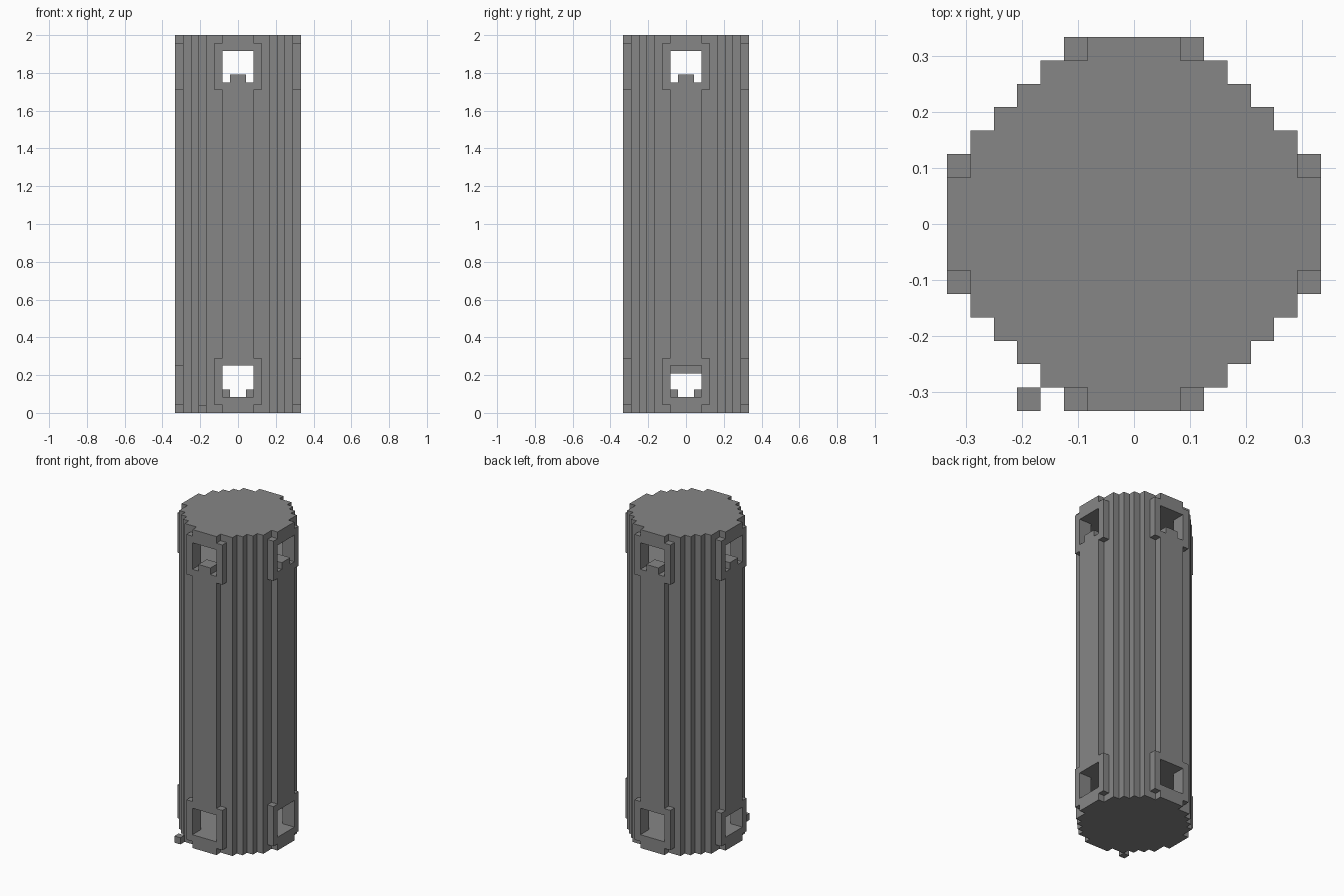
import bpy, bmesh
from mathutils import Vector

U = 2 / 48                      # edge of one building block
HALF = [8, 8, 7, 7, 6, 5, 4, 2]  # half width of each row, centre outwards

cube = bpy.data.objects.get("Cube")
if cube:
    bpy.data.objects.remove(cube, do_unlink=True)

stone = bpy.data.materials.new("grey stone")
stone.use_nodes = True
grey = (0.24, 0.24, 0.24, 1)
stone.diffuse_color = grey
bsdf = next(n for n in stone.node_tree.nodes if n.type == 'BSDF_PRINCIPLED')
bsdf.inputs["Base Color"].default_value = grey


def finish(bm, name):
    mesh = bpy.data.meshes.new(name)
    bm.to_mesh(mesh)
    bm.free()
    mesh.materials.append(stone)
    obj = bpy.data.objects.new(name, mesh)
    bpy.context.collection.objects.link(obj)
    return obj


def box(name, low, high):
    """Box between two corners, in block units."""
    bm = bmesh.new()
    bmesh.ops.create_cube(bm, size=1)
    low, high = Vector(low), Vector(high)
    for v in bm.verts:
        v.co = ((low + high) / 2 + v.co * (high - low)) * U
    for v in bm.verts:
        v.co = Vector(v.co)
    return finish(bm, name)


def ring(i):
    """Distance of a cell from the centre line."""
    return i if i >= 0 else -1 - i


def solid(x, y, z):
    """Stepped round column with a windowed chamber near each end."""
    a, b = ring(x), ring(y)
    if a > 7 or b > 7 or z < 0 or z > 47 or a >= HALF[b]:
        return False
    upper, lower = 42 <= z < 46, 2 <= z < 6
    if not (upper or lower):
        return True
    # hollow chamber
    if a < 6 and b < 6 and a + b < 9:
        return lower and z == 2 and a == 1 and b == 1
    # four windows; the upper ones have a raised sill in the middle
    side = min(a, b)
    if side < 2 and max(a, b) >= 6:
        if upper:
            return z == 42 and side == 0
        return x < -5 and z == 5
    return True


# Column body: the exposed block faces, merged into flat panels
bm = bmesh.new()
for x in range(-8, 8):
    for y in range(-8, 8):
        for z in range(48):
            if not solid(x, y, z):
                continue
            for axis in range(3):
                for s in (-1, 1):
                    n = Vector((0, 0, 0))
                    n[axis] = s
                    if solid(x + int(n.x), y + int(n.y), z + int(n.z)):
                        continue
                    u = Vector((0, 0, 0))
                    u[(axis + 1) % 3] = 1
                    v = n.cross(u)
                    mid = Vector((x, y, z)) + Vector((0.5, 0.5, 0.5)) + n / 2
                    signs = ((-1, -1), (1, -1), (1, 1), (-1, 1))
                    bm.faces.new([bm.verts.new((mid + u * p / 2 + v * q / 2) * U)
                                  for p, q in signs])
bmesh.ops.remove_doubles(bm, verts=bm.verts[:], dist=U / 10)
bmesh.ops.dissolve_limit(bm, angle_limit=0.01, verts=bm.verts[:], edges=bm.edges[:])
bmesh.ops.triangulate(bm, faces=[f for f in bm.faces if len(f.verts) > 4])
finish(bm, "column_body")

# Window jambs on all four sides, at both ends
for level, bottom, top in (("lower", 1, 7), ("upper", 41, 47)):
    for s in (-1, 1):
        for t in (-3, 2):
            front = -8 if s < 0 else 7
            box(level + "_jamb_y", (t, front, bottom), (t + 1, front + 1, top))
            short = 1 if level == "lower" and s < 0 else 0
            box(level + "_jamb_x", (front, t, bottom), (front + 1, t + 1, top - short))

# Loose block beside the foot
box("loose_block", (-5, -8, 0), (-4, -7, 1))
